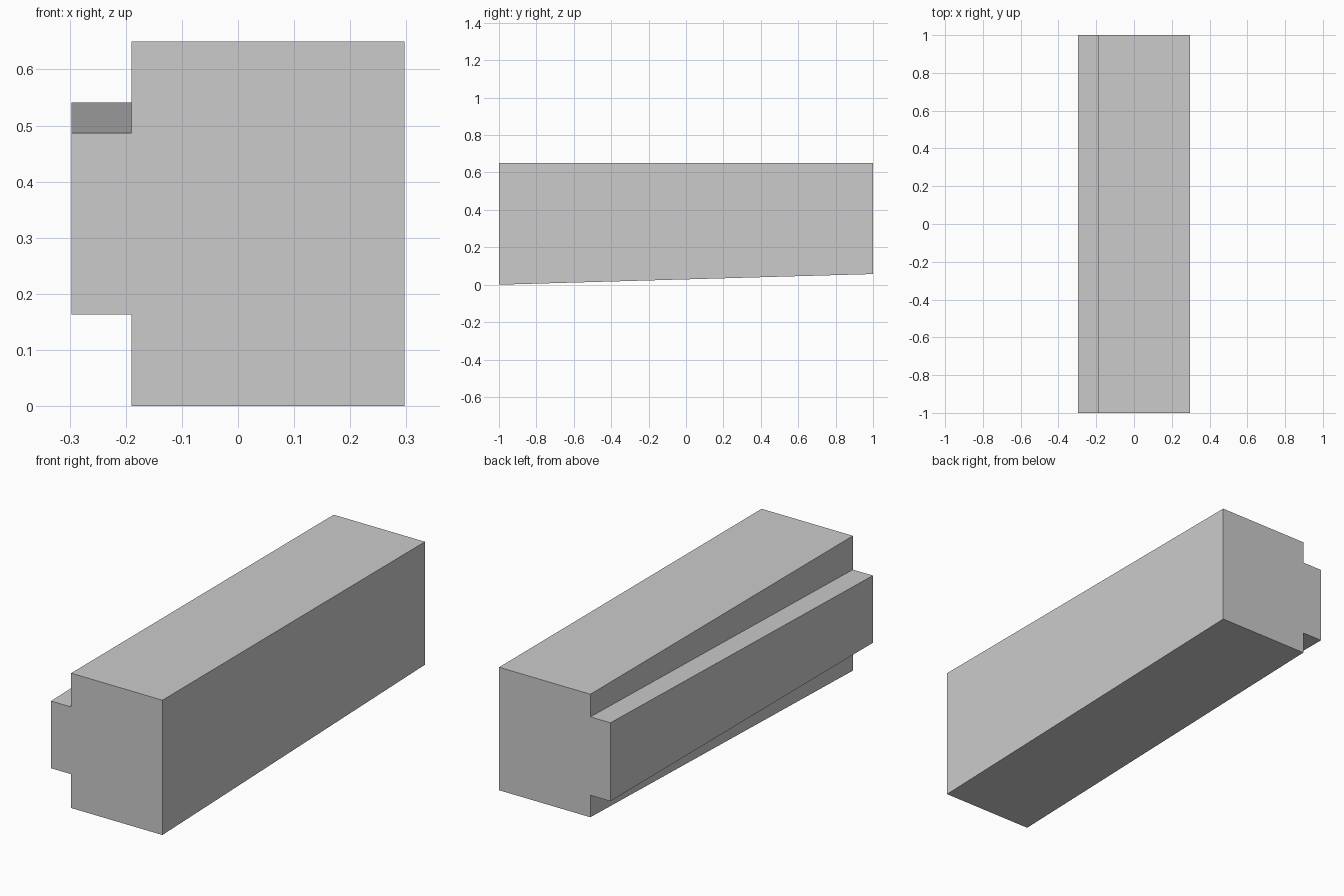
import bpy, bmesh

if "Cube" in bpy.data.objects:
    bpy.data.objects.remove(bpy.data.objects["Cube"])

# Cross-section at each end: a block with a raised rail on its left side
def section(bottom, rail_low, rail_high, top=0.65):
    left, step, right = -0.297, -0.19, 0.297
    return [(right, bottom), (right, top), (step, top), (step, rail_high),
            (left, rail_high), (left, rail_low), (step, rail_low), (step, bottom)]

ends = [(-1.0, section(0.0, 0.163, 0.487)),
        (1.0, section(0.057, 0.163, 0.541))]

# Loft the two end sections into one solid tapered beam
bm = bmesh.new()
rings = [[bm.verts.new((x, y, z)) for x, z in pts] for y, pts in ends]
for ring in rings:
    bm.faces.new(ring)
front, back = rings
for i in range(len(front)):
    j = (i + 1) % len(front)
    bm.faces.new((front[i], front[j], back[j], back[i]))
bmesh.ops.recalc_face_normals(bm, faces=bm.faces)

mesh = bpy.data.meshes.new("railed_beam")
bm.to_mesh(mesh)
bm.free()
bpy.context.collection.objects.link(bpy.data.objects.new("railed_beam", mesh))
